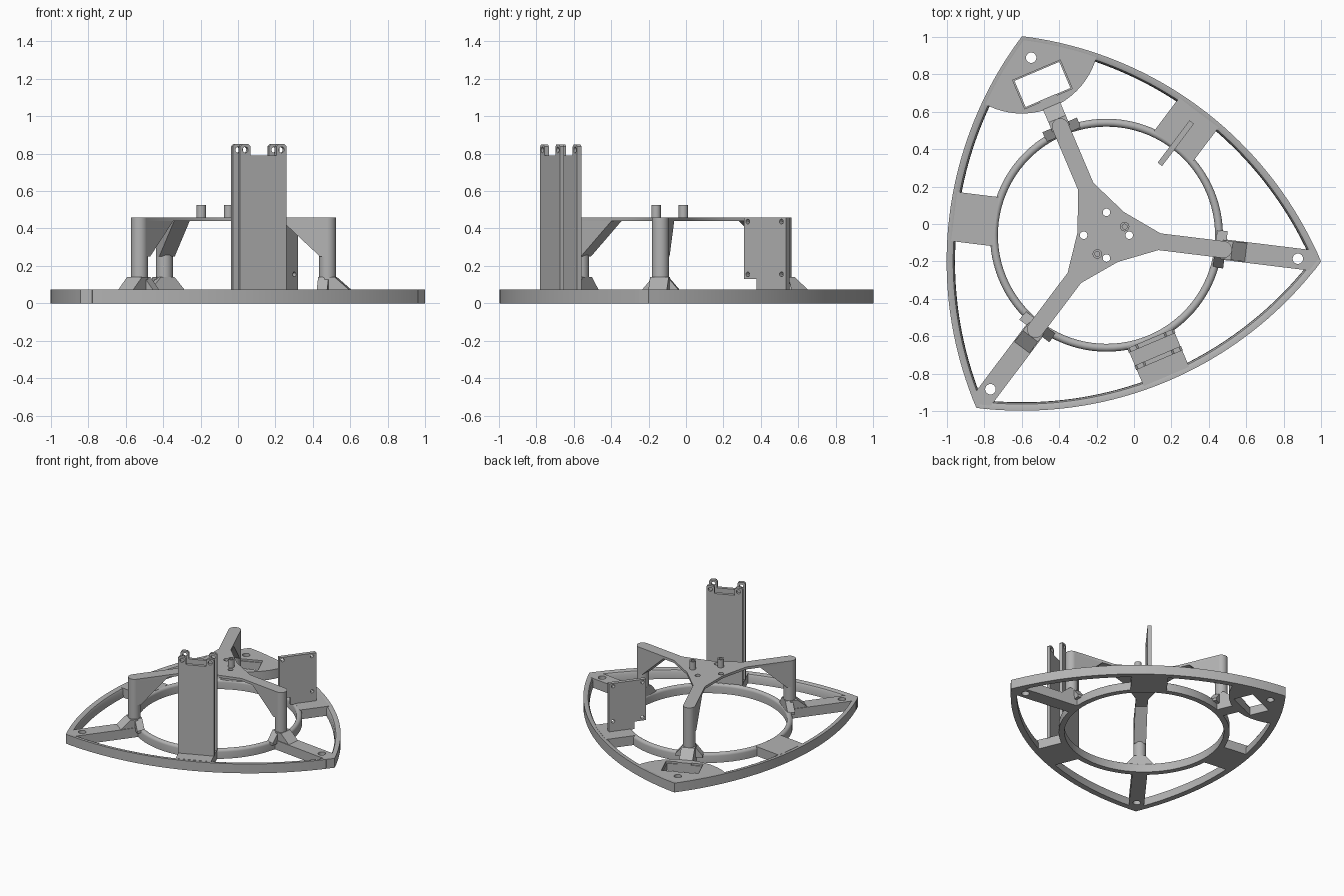
import bpy, bmesh
from math import sin, cos, radians, pi, asin, atan2, sqrt
from mathutils import Matrix, Vector

if "Cube" in bpy.data.objects:
    bpy.data.objects.remove(bpy.data.objects["Cube"])

grey = bpy.data.materials.new("light_grey")
grey.use_nodes = True
grey.diffuse_color = (0.45, 0.45, 0.45, 1)
grey.node_tree.nodes["Principled BSDF"].inputs["Base Color"].default_value = grey.diffuse_color

CENTRE = Vector((-0.147, -0.06, 0))
ARMS = {"right": -7, "back": 113, "front": 233}
PADS = {"back": 53, "side": 173, "front": 293}
WIDTH = 2.0
TIP = WIDTH / sqrt(3)
BASE, DECK, TOP = 0.075, 0.44, 0.46
POST_R = 0.63


def finish(name, bm, angle):
    """Turn a bmesh into an object turned about the frame centre."""
    bmesh.ops.recalc_face_normals(bm, faces=bm.faces)
    mesh = bpy.data.meshes.new(name)
    bm.to_mesh(mesh)
    bm.free()
    mesh.transform(Matrix.Translation(CENTRE) @ Matrix.Rotation(radians(angle), 4, "Z"))
    mesh.materials.append(grey)
    ob = bpy.data.objects.new(name, mesh)
    bpy.context.collection.objects.link(ob)
    return ob


def prism(name, pts, lo, hi, angle=0, plane="xy"):
    """Extrude an outline; x is radial, y tangential, z up."""
    place = {"xy": lambda u, v, w: (u, v, w),
             "xz": lambda u, v, w: (u, w, v),
             "yz": lambda u, v, w: (w, u, v)}[plane]
    bm = bmesh.new()
    ends = [[bm.verts.new(place(u, v, w)) for u, v in pts] for w in (lo, hi)]
    for loop in ends:
        bm.faces.new(loop)
    n = len(pts)
    for i in range(n):
        j = (i + 1) % n
        bm.faces.new((ends[0][i], ends[0][j], ends[1][j], ends[1][i]))
    return finish(name, bm, angle)


def sweep(name, profile, a0, a1, steps, angle=0, offset=0.0):
    """Sweep an (r, z) profile round a vertical axis placed at x = offset."""
    closed = a1 - a0 == 360
    bm = bmesh.new()
    rows = []
    for i in range(steps if closed else steps + 1):
        t = radians(a0 + (a1 - a0) * i / steps)
        rows.append([bm.verts.new((offset + r * cos(t), r * sin(t), z)) for r, z in profile])
    n = len(profile)
    for i in range(steps):
        a, b = rows[i], rows[(i + 1) % len(rows)]
        for j in range(n):
            k = (j + 1) % n
            bm.faces.new((a[j], a[k], b[k], b[j]))
    if not closed:
        bm.faces.new(rows[0])
        bm.faces.new(rows[-1])
    return finish(name, bm, angle)


def circle(x, y, r, n=24):
    return [(x + r * cos(2 * pi * i / n), y + r * sin(2 * pi * i / n)) for i in range(n)]


def rect(x0, y0, x1, y1):
    return [(x0, y0), (x1, y0), (x1, y1), (x0, y1)]


def cut(ob, *cutters):
    """Subtract cutters from a part, then discard them."""
    bpy.context.view_layer.objects.active = ob
    for c in cutters:
        mod = ob.modifiers.new("hole", "BOOLEAN")
        mod.operation, mod.solver, mod.object = "DIFFERENCE", "EXACT", c
        bpy.ops.object.modifier_apply(modifier=mod.name)
        bpy.data.objects.remove(c)
    return ob


# Inner ring with a rounded top
ring_profile = [(0.58, 0)] + [(0.601 - 0.021 * cos(pi * i / 8), 0.054 + 0.021 * sin(pi * i / 8))
                              for i in range(9)] + [(0.622, 0)]
sweep("inner_ring", ring_profile, 0, 360, 96)

# Three bowed outer rails, each centred on the opposite corner
rail_profile = [(WIDTH, 0), (WIDTH, BASE), (1.98, BASE), (1.965, 0.069), (1.957, 0.055), (1.955, 0)]
for side, a in ARMS.items():
    sweep(side + "_opposite_rail", rail_profile, 150, 210, 40, a, TIP)

# Spokes, posts, feet and arm braces
for side, a in ARMS.items():
    if side == "back":
        prism(side + "_spoke", rect(0.6, -0.05, 0.8, 0.05), 0, BASE, a)
    else:
        spoke = prism(side + "_spoke", [(0.6, -0.055), (1.123, -0.055), (TIP, 0),
                                        (1.123, 0.055), (0.6, 0.055)], 0, BASE, a)
        cut(spoke, prism("cutter", circle(1.03, 0, 0.028), -1, 1, a))
    prism(side + "_post", circle(POST_R, 0, 0.045, 32), 0.02, TOP, a)
    prism(side + "_foot", [(0.62, 0.05), (0.75, 0.05), (0.75, BASE), (0.675, 0.14), (0.62, 0.14)],
          -0.05, 0.05, a, "xz")
    prism(side + "_foot_flare", [(-0.1, 0.05), (0.1, 0.05), (0.1, 0.07), (0.04, 0.14),
                                 (-0.04, 0.14), (-0.1, 0.07)], 0.584, 0.64, a, "yz")
    prism(side + "_brace", [(0.385, DECK + 0.005), (0.595, 0.25), (POST_R, 0.25), (POST_R, DECK + 0.005)],
          -0.045, 0.045, a, "xz")

# Wide corner plate with a rectangular socket
reach = 0.413
turn = 2 * asin(reach / (2 * WIDTH))
edge = []
for i in range(9):
    t = -pi / 6 - turn * i / 8
    edge.append((-TIP / 2 + WIDTH * cos(t), TIP * sin(pi / 3 * 2) + WIDTH * sin(t)))
start = atan2(-edge[-1][1], TIP - edge[-1][0])
inner = [(TIP - reach * cos(start - 2 * start * i / 20), -reach * sin(start - 2 * start * i / 20))
         for i in range(1, 20)]
outline = edge + inner + [(x, -y) for x, y in reversed(edge[1:])]
plate = prism("corner_plate", outline, 0, BASE, ARMS["back"])
cut(plate,
    prism("cutter", circle(1.03, 0, 0.028), -1, 1, ARMS["back"]),
    prism("cutter", rect(0.799, -0.13, 0.951, 0.13), -1, 1, ARMS["back"]),
    prism("cutter", rect(0.792, -0.138, 0.958, 0.138), 0.06, 1, ARMS["back"]))

# Pads bridging ring and rails
for side, a in PADS.items():
    prism(side + "_pad", rect(0.595, -0.132, 0.82, 0.132), 0, BASE, a)

# Raised three-armed deck
deck = []
for a in ARMS.values():
    for r, y in ((0.285, -0.045), (POST_R, -0.045), (POST_R, 0.045), (0.285, 0.045)):
        t = radians(a)
        deck.append((r * cos(t) - y * sin(t), r * sin(t) + y * cos(t)))
    t = radians(a + 60)
    deck.append((0.155 * cos(t), 0.155 * sin(t)))
hub = prism("deck", deck, DECK, TOP)
cut(hub, *[prism("cutter", circle(0.122 * x, 0.122 * y, 0.02), 0.3, 0.6)
           for x, y in ((1, 0), (0, 1), (-1, 0), (0, -1))])

# Hollow standoffs on the deck
for name, s in (("back_standoff", 1), ("front_standoff", -1)):
    x = 0.0 + s * 0.073
    y = s * 0.073
    peg = prism(name, circle(x + 0.024, y - 0.027, 0.025), TOP - 0.005, 0.525)
    cut(peg, prism("cutter", circle(x + 0.024, y - 0.027, 0.013), TOP, 0.6))

# Upright mounting board with a stepped foot and four holes
board = prism("mounting_board", [(0.474, 0.13), (0.56, 0.13), (0.56, 0.07), (0.757, 0.07),
                                 (0.757, TOP), (0.474, TOP)], -0.015, 0.015, PADS["back"], "xz")
cut(board, *[prism("cutter", circle(r, z, 0.013, 16), -0.1, 0.1, PADS["back"], "xz")
             for r in (0.5, 0.725) for z in (0.155, 0.437)])

# Tall twin panels with pierced tabs on top
NOTCH, PEAK, HALF, TAB = 0.79, 0.85, 0.135, 0.06
right_side = [(HALF, 0.07), (HALF, PEAK - 0.012), (HALF - 0.012, PEAK),
              (HALF - TAB + 0.012, PEAK), (HALF - TAB, PEAK - 0.012), (HALF - TAB, NOTCH)]
tower = right_side + [(-y, z) for y, z in reversed(right_side)]
for name, r in (("inner_panel", 0.612), ("outer_panel", 0.712)):
    panel = prism(name, tower, r - 0.0125, r + 0.0125, PADS["front"], "yz")
    cut(panel, *[prism("cutter", circle(s * (HALF - TAB / 2), 0.82, 0.016, 16), r - 0.1, r + 0.1,
                       PADS["front"], "yz") for s in (-1, 1)])

# Smooth the round surfaces and keep edges crisp
for ob in bpy.context.view_layer.objects:
    ob.select_set(ob.type == "MESH")
bpy.ops.object.shade_smooth_by_angle(angle=radians(30))
